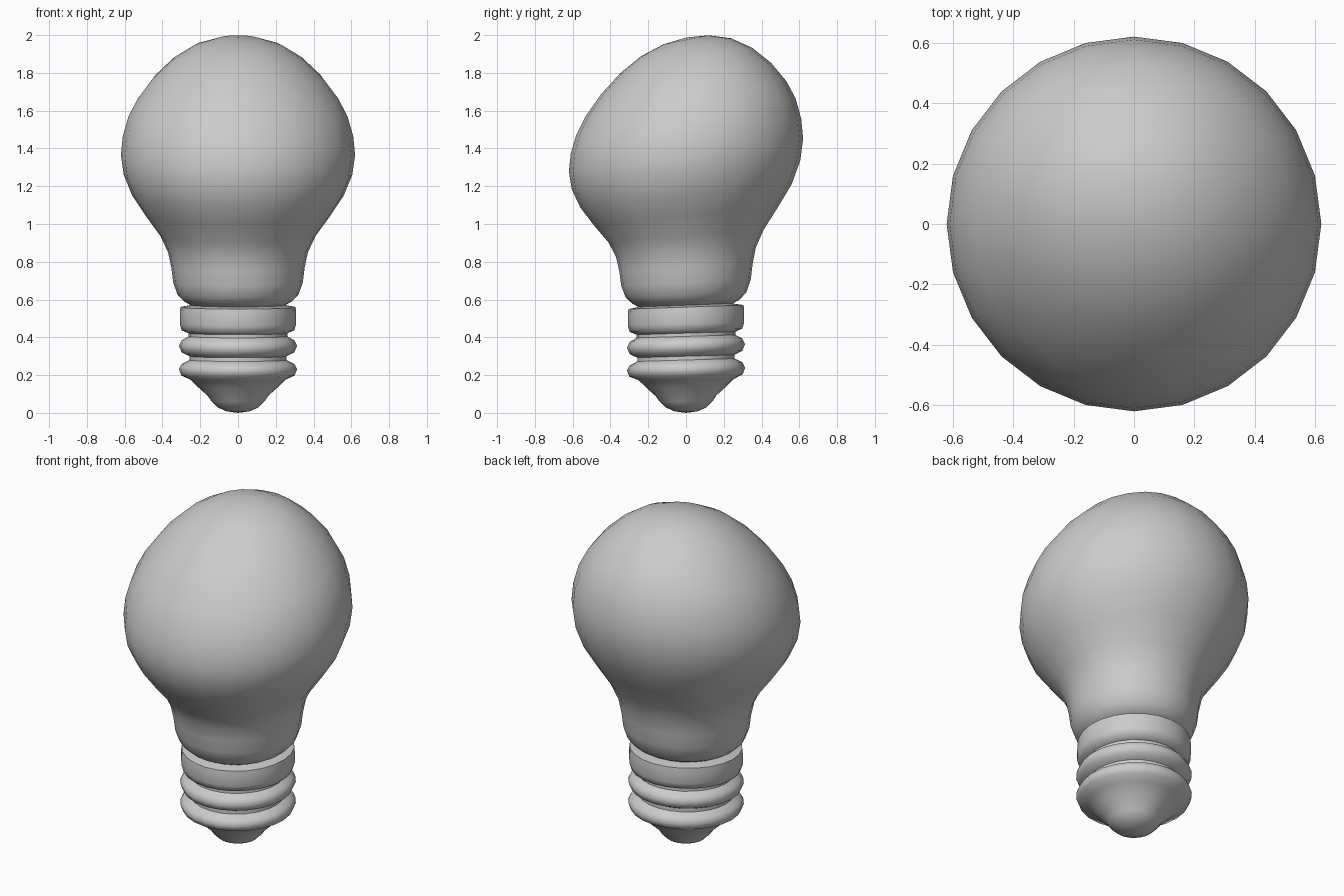
import bpy, bmesh, math

if "Cube" in bpy.data.objects:
    bpy.data.objects.remove(bpy.data.objects["Cube"])

SIDES = 24


def loft(name, rings, angle):
    """Stack tilted rings (radius, height, slope along y); radius 0 makes a pole."""
    bm = bmesh.new()
    loops = []
    for r, z, k in rings:
        n = SIDES if r > 0 else 1
        loop = []
        for i in range(n):
            a = 2 * math.pi * i / SIDES
            y = r * math.sin(a)
            loop.append(bm.verts.new((r * math.cos(a), y, z + k * y)))
        loops.append(loop)
    for lo, hi in zip(loops, loops[1:]):
        for i in range(SIDES):
            j = (i + 1) % SIDES
            if len(lo) == 1:
                bm.faces.new((lo[0], hi[j], hi[i]))
            elif len(hi) == 1:
                bm.faces.new((lo[i], lo[j], hi[0]))
            else:
                bm.faces.new((lo[i], lo[j], hi[j], hi[i]))
    bmesh.ops.recalc_face_normals(bm, faces=bm.faces)
    mesh = bpy.data.meshes.new(name)
    bm.to_mesh(mesh)
    bm.free()
    obj = bpy.data.objects.new(name, mesh)
    bpy.context.collection.objects.link(obj)
    bpy.ops.object.select_all(action='DESELECT')
    obj.select_set(True)
    bpy.context.view_layer.objects.active = obj
    bpy.ops.object.shade_smooth_by_angle(angle=math.radians(angle))
    return obj


# Contact tip and rounded screw threads
base = [(0, 0, 0), (.06, .008, 0), (.11, .03, 0), (.14, .06, 0),
        (.16, .09, .01), (.21, .135, .01), (.25, .175, .01), (.30, .198, .02),
        (.313, .232, .02), (.298, .26, .03), (.258, .28, .03), (.258, .30, .03),
        (.298, .32, .03), (.313, .355, .03), (.298, .385, .03), (.262, .405, .03),
        (.262, .422, .03), (.298, .437, .03), (.308, .47, .03), (.308, .53, .035),
        (.305, .56, .035), (.24, .572, .035)]
loft("screw_base", base, 55)

# Slanted glass bulb with a narrow neck
glass = [(0, .565, 0), (.25, .57, .04), (.285, .59, .04), (.32, .625, .04),
         (.343, .69, .05), (.353, .77, .06), (.37, .85, .07), (.41, .935, .08),
         (.49, 1.045, .10), (.56, 1.15, .11), (.605, 1.26, .125), (.62, 1.365, .14),
         (.61, 1.465, .15), (.58, 1.57, .165), (.53, 1.665, .175), (.45, 1.77, .185),
         (.35, 1.865, .195), (.24, 1.935, .20), (.12, 1.975, .20), (0, 1.987, 0)]
loft("glass_bulb", glass, 60)
